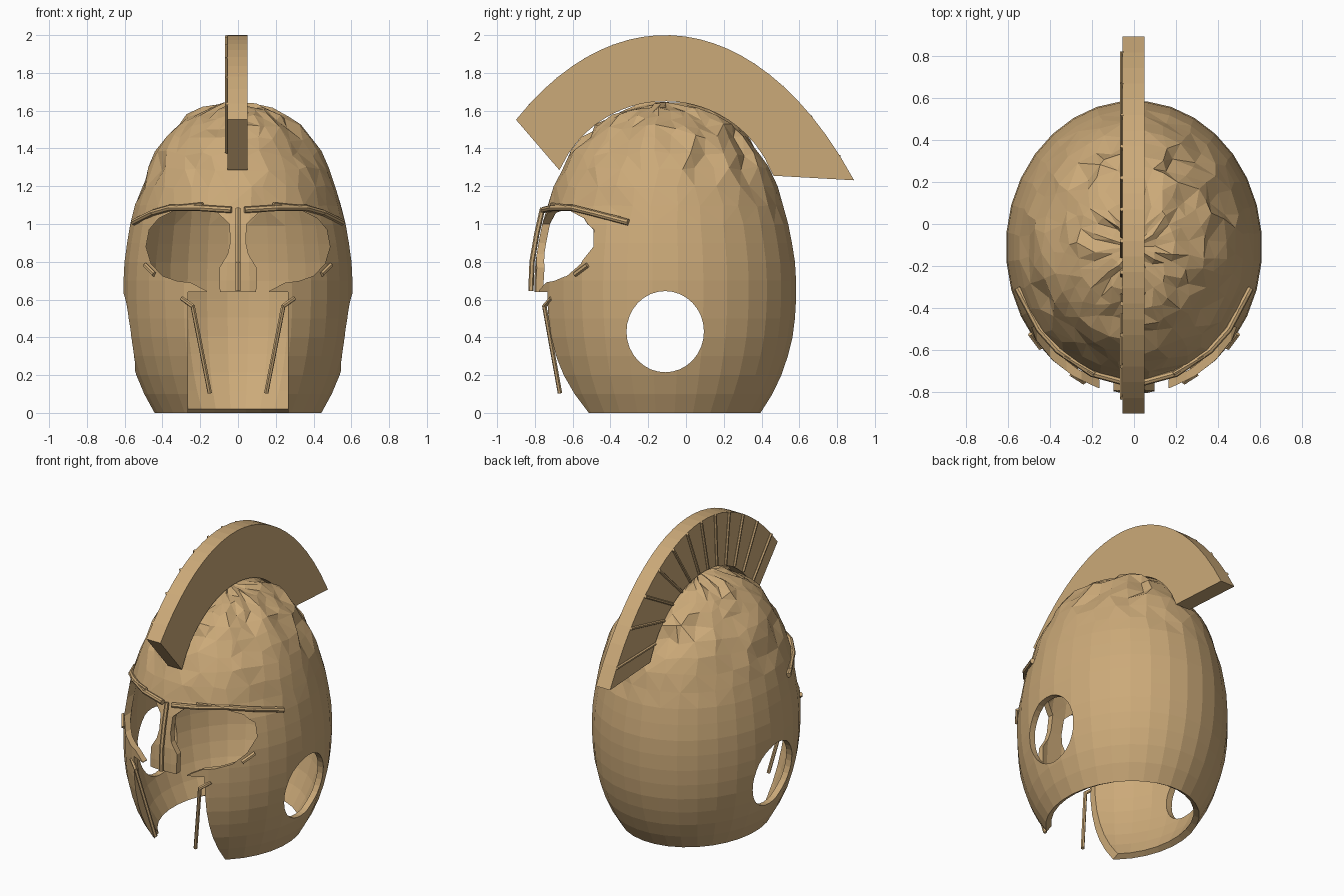
import bpy, bmesh, math, random
from mathutils import Vector

random.seed(4)
if "Cube" in bpy.data.objects:
    bpy.data.objects.remove(bpy.data.objects["Cube"])

bronze = bpy.data.materials.new("bronze_tan")
bronze.use_nodes = True
TAN = (0.60, 0.40, 0.19, 1)
bronze.diffuse_color = TAN
bronze.node_tree.nodes["Principled BSDF"].inputs["Base Color"].default_value = TAN

CY = -0.11          # centre of the bowl in y
RATIO = 0.875       # width against depth
THICK = 0.04
# Bowl profile: height, depth radius
PROFILE = [(0, .507), (.1, .57), (.2, .618), (.3, .652), (.4, .677), (.5, .69),
           (.6, .696), (.7, .696), (.8, .69), (.9, .674), (1.0, .655), (1.1, .63),
           (1.2, .6), (1.3, .56), (1.38, .51), (1.46, .45), (1.52, .39),
           (1.57, .315), (1.61, .23), (1.635, .13)]


def make_object(name, bm):
    bmesh.ops.recalc_face_normals(bm, faces=bm.faces[:])
    mesh = bpy.data.meshes.new(name)
    bm.to_mesh(mesh)
    bm.free()
    mesh.materials.append(bronze)
    ob = bpy.data.objects.new(name, mesh)
    bpy.context.collection.objects.link(ob)
    return ob


def prism(name, outline, axis, lo, hi):
    """Extrude a 2D outline along x ((y, z) points) or y ((x, z) points)."""
    bm = bmesh.new()
    place = (lambda p, d: (d, p[0], p[1])) if axis == "x" else (lambda p, d: (p[0], d, p[1]))
    face = bm.faces.new([bm.verts.new(place(p, lo)) for p in outline])
    moved = bmesh.ops.extrude_face_region(bm, geom=[face])["geom"]
    shift = Vector(place((0, 0), hi - lo))
    bmesh.ops.translate(bm, vec=shift, verts=[v for v in moved if isinstance(v, bmesh.types.BMVert)])
    return make_object(name, bm)


def rod(name, paths, radius, sides=6):
    """One tube object with a tapered-free run of segments for every path."""
    bm = bmesh.new()
    for path in paths:
        for a, b in zip(path, path[1:]):
            a, b = Vector(a), Vector(b)
            d = b - a
            made = bmesh.ops.create_cone(bm, cap_ends=True, segments=sides, radius1=radius,
                                         radius2=radius, depth=d.length + radius * 0.6)
            turn = d.to_track_quat("Z", "Y")
            for v in made["verts"]:
                v.co = turn @ v.co + (a + b) / 2
    return make_object(name, bm)


def radius_at(z):
    for (z0, r0), (z1, r1) in zip(PROFILE, PROFILE[1:]):
        if z <= z1:
            return r0 + (r1 - r0) * (z - z0) / (z1 - z0)
    return PROFILE[-1][1]


def on_bowl(x, z, out=0.0):
    """Point on the front of the bowl."""
    r = radius_at(z)
    y = CY - r * math.sqrt(max(0, 1 - (x / (r * RATIO)) ** 2))
    return (x, y - out, z)


def mirrored(path):
    return [path, [(-x, y, z) for x, y, z in path]]


# Bowl, with a crumpled crown
SEG = 32
bm = bmesh.new()
rings = []
for z, r in PROFILE:
    rough = max(0, min(1, (z - 0.98) / 0.35))
    ring = []
    for i in range(SEG):
        a = 2 * math.pi * (i + 0.5 + rough * random.uniform(-.4, .4)) / SEG
        k = r - rough * (random.uniform(0, .02) + (0.035 if random.random() < .16 else 0))
        dz = rough * random.uniform(-.022, .012)
        ring.append(bm.verts.new((k * RATIO * math.cos(a), CY + k * math.sin(a), z + dz)))
    rings.append(ring)
for low, high in zip(rings, rings[1:]):
    for i in range(SEG):
        j = (i + 1) % SEG
        bm.faces.new((low[i], low[j], high[j], high[i]))
tip = bm.verts.new((0, CY, 1.645))
for i in range(SEG):
    bm.faces.new((rings[-1][i], rings[-1][(i + 1) % SEG], tip))
crown = [f for f in bm.faces if f.calc_center_median().z > 1.02]
bmesh.ops.triangulate(bm, faces=crown)
bowl = make_object("helmet_bowl", bm)
solid = bowl.modifiers.new("wall", "SOLIDIFY")
solid.thickness = THICK
solid.offset = -1

# Openings: eyes, mouth, ears
EYE = [(.045, 1.0), (.042, .9), (.055, .84), (.098, .77), (.096, .6), (.165, .6),
       (.165, .645), (.25, .69), (.32, .698), (.4, .725), (.46, .79), (.487, .88),
       (.47, .97), (.42, 1.03), (.34, 1.07), (.2, 1.075), (.11, 1.06)]
ear = [(CY + .205 * math.cos(t), .43 + .215 * math.sin(t))
       for t in (2 * math.pi * i / 32 for i in range(32))]
mouth = [(-.265, -.1), (.265, -.1), (.265, .64), (-.265, .64)]
cutters = [prism("eye_cutter_left", EYE, "y", -1.2, -.3),
           prism("eye_cutter_right", [(-x, z) for x, z in EYE], "y", -1.2, -.3),
           prism("mouth_cutter", mouth, "y", -1.2, -.3),
           prism("ear_cutter", ear, "x", -1, 1)]
for c in cutters:
    c.hide_render = True
    cut = bowl.modifiers.new(c.name, "BOOLEAN")
    cut.operation = "DIFFERENCE"
    cut.solver = "EXACT"
    cut.object = c
bpy.context.view_layer.update()
graph = bpy.context.evaluated_depsgraph_get()
bowl_mesh = bpy.data.meshes.new_from_object(bowl.evaluated_get(graph))
bowl.modifiers.clear()
bowl.data = bowl_mesh
for c in cutters:
    bpy.data.objects.remove(c)


# Crest: arched slab over the crown
def outer_edge(y):
    return 2 - 2.65 * (1 - math.sqrt(1 - ((y - CY) / 1.42) ** 2))


def inner_edge(y):
    return 1.65 - .612 + math.sqrt(max(0, .612 ** 2 - (y - CY) ** 2))


N = 24
outer = [-.9 + 1.79 * i / N for i in range(N + 1)]
inner = [-.67 + 1.132 * i / N for i in range(N + 1)]
outline = [(y, outer_edge(y)) for y in outer] + [(y, inner_edge(y)) for y in reversed(inner)]
prism("crest", outline, "x", -.055, .05)

# Thin ribs on the right face of the crest
ribs = []
for i in range(12):
    t = (i + .5) / 12
    yo, yi = -.9 + 1.79 * t, -.67 + 1.132 * t
    ribs.append([(-.059, yi, inner_edge(yi) + .01), (-.059, yo, outer_edge(yo) - .005)])
rod("crest_ribs", ribs, .01)

# Brow ridges
brow = [on_bowl(x, z, .008) for x, z in ((.04, 1.075), (.2, 1.085), (.36, 1.085), (.45, 1.06))]
brow.append((.55, -.31, 1.01))
rod("brow_ridges", mirrored(brow), .017, 8)
upper = [on_bowl(x, z, .01) for x, z in ((.19, 1.105), (.33, 1.09), (.43, 1.07), (.53, 1.03))]
rod("brow_upper_ridges", mirrored(upper), .01)

# Nose ridge
rod("nose_ridge", [[on_bowl(0, z, .015) for z in (.65, .8, .95, 1.08)]], .014)

# Cheek rods and small marks at the outer eye corners
cheek = [(.295, -.715, .605), (.24, -.75, .565), (.15, -.668, .108)]
rod("cheek_rods", mirrored(cheek), .012)
mark = [(.49, -.525, .78), (.445, -.585, .735)]
rod("eye_corner_marks", mirrored(mark), .014)
